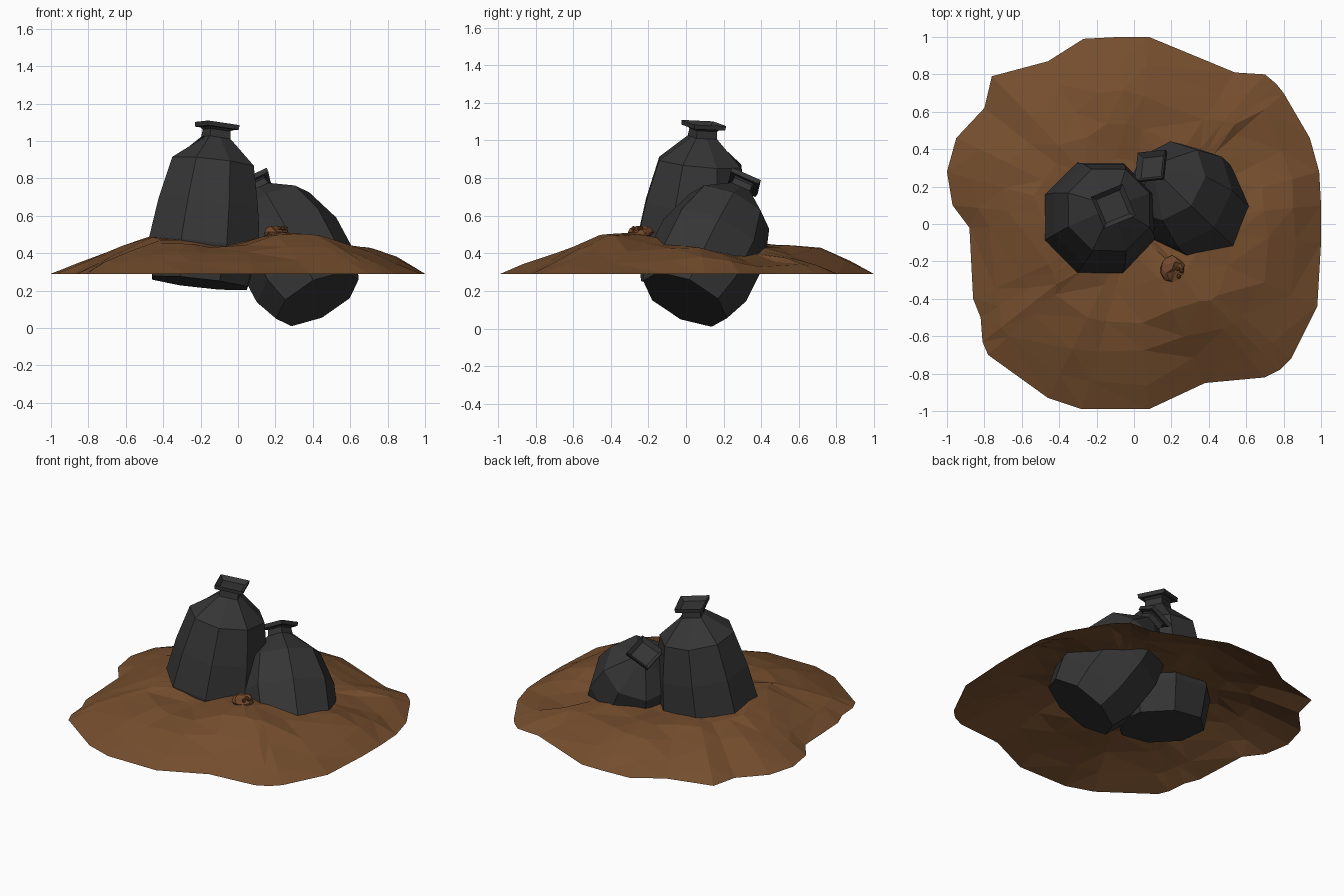
import bpy, bmesh, math, random
from mathutils import Vector

if "Cube" in bpy.data.objects:
    bpy.data.objects.remove(bpy.data.objects["Cube"])

random.seed(4)


def material(name, rgb):
    m = bpy.data.materials.new(name)
    m.diffuse_color = (*rgb, 1)
    m.use_nodes = True
    m.node_tree.nodes["Principled BSDF"].inputs["Base Color"].default_value = m.diffuse_color
    return m


DIRT = material("brown_dirt", (0.178, 0.076, 0.027))
PLASTIC = material("black_plastic", (0.036, 0.036, 0.037))
SCRAP = material("rotten_brown", (0.17, 0.065, 0.025))


def finish(bm, name, mat):
    me = bpy.data.meshes.new(name)
    bm.to_mesh(me)
    bm.free()
    me.materials.append(mat)
    ob = bpy.data.objects.new(name, me)
    bpy.context.collection.objects.link(ob)
    return ob


# Dirt mound: one open sheet, its rim shrunk inwards ring by ring
RIM = [(1, .1), (.99, .28), (.94, .46), (.8, .7), (.76, .75), (.7, .8), (.54, .81), (.08, 1),
       (-.08, 1), (-.27, .99), (-.46, .87), (-.76, .79), (-.8, .62), (-.95, .46), (-1, .28),
       (-.97, .1), (-.88, -.02), (-.86, -.4), (-.82, -.5), (-.81, -.63), (-.78, -.7), (-.46, -.93),
       (-.28, -.99), (.08, -.99), (.38, -.85), (.7, -.82), (.78, -.78), (.84, -.72), (.98, -.44), (1, -.1)]
RINGS = [(1, .29), (.86, .35), (.7, .41), (.52, .45), (.34, .455), (.16, .45)]
BUMPS = [(-.47, -.1, .045, .22), (.3, -.42, .06, .22), (.2, -.2, .025, .15),
         (.8, .1, .045, .2), (0, .4, -.03, .22), (-.05, -.4, -.025, .2),
         (.55, .33, -.075, .24), (0, .66, .02, .2)]

bm = bmesh.new()
rings = []
for f, z in RINGS:
    ring = []
    for x, y in RIM:
        k = f if f == 1 else f + random.uniform(-.02, .02)
        px, py, pz = x * k, y * k, z
        if f < 1:
            pz += random.uniform(-.007, .007)
            for bx, by, h, w in BUMPS:
                pz += h * math.exp(-((px - bx) ** 2 + (py - by) ** 2) / (w * w))
        ring.append(bm.verts.new((px, py, pz)))
    rings.append(ring)
n = len(RIM)
for a, b in zip(rings, rings[1:]):
    for i in range(n):
        j = (i + 1) % n
        bm.faces.new((a[i], a[j], b[j], b[i]))
mid = bm.verts.new((0, 0, .45))
for i in range(n):
    bm.faces.new((rings[-1][i], rings[-1][(i + 1) % n], mid))
bmesh.ops.triangulate(bm, faces=bm.faces[:])
finish(bm, "dirt_mound", DIRT)


# Tied bin bags: eight-sided body, square neck and flared knot
NECK = [(.785, .085), (.825, .08), (.862, .13)]


def bag(name, base, top, body, roll):
    base, top = Vector(base), Vector(top)
    axis = top - base
    size = axis.length / .866
    turn = Vector((0, 0, 1)).rotation_difference(axis)
    bm = bmesh.new()
    rings = []
    for k, (s, r) in enumerate(body + NECK):
        ring = []
        for i in range(8):
            a = math.radians(roll + 45 * i)
            q = r * (math.cos(math.pi / 4) if k >= len(body) and i % 2 == 0 else 1)
            p = Vector((q * math.cos(a), q * math.sin(a), s)) * size
            ring.append(bm.verts.new(base + turn @ p))
        rings.append(ring)
    for a, b in zip(rings, rings[1:]):
        for i in range(8):
            j = (i + 1) % 8
            bm.faces.new((a[i], a[j], b[j], b[i]))
    bm.faces.new(rings[0][::-1])
    cap = bm.faces.new(rings[-1])
    # small dimple in the knot
    bmesh.ops.inset_individual(bm, faces=[cap], thickness=.05 * size)
    bmesh.ops.inset_individual(bm, faces=[cap], thickness=.004 * size)
    bmesh.ops.translate(bm, verts=cap.verts[:], vec=-axis.normalized() * .025)
    return finish(bm, name, PLASTIC)


bag("upright_bag", (-.205, .015, .24), (-.11, .095, 1.097),
    [(0, .275), (.2, .32), (.42, .29), (.65, .237)], 22.5)
bag("leaning_bag", (.425, -.005, .155), (.085, .315, .79),
    [(0, .27), (.15, .325), (.42, .325), (.64, .255)], 0)

# Rotten scrap: small crumpled lump with a bitten hollow and curled bits
bm = bmesh.new()
bmesh.ops.create_icosphere(bm, subdivisions=2, radius=1)
bite = Vector((.5, -.4, .75)).normalized()
for v in bm.verts:
    v.co *= random.uniform(.9, 1.08)
    if v.co.normalized().dot(bite) > .8:
        v.co *= .55
    v.co = Vector((.205 + v.co.x * .068, -.24 + v.co.y * .068, .512 + v.co.z * .037))
for dx, dy in ((.035, -.04), (.05, -.01), (.03, .0)):
    made = bmesh.ops.create_icosphere(bm, subdivisions=1, radius=.013)
    bmesh.ops.translate(bm, verts=made["verts"], vec=(.205 + dx, -.24 + dy, .533))
finish(bm, "rotten_scrap", SCRAP)
